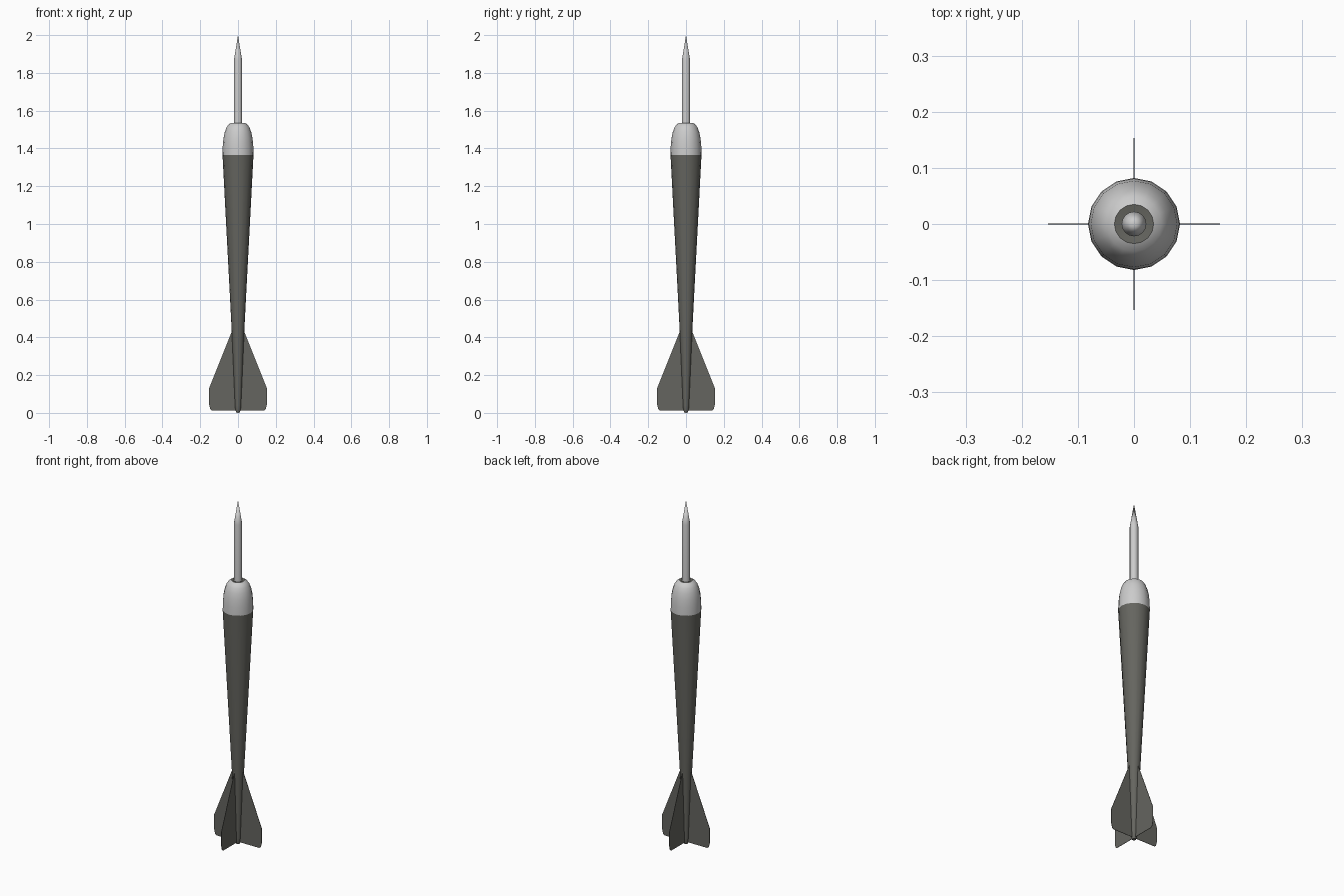
import bpy, bmesh
from math import radians, cos, sin, pi

if "Cube" in bpy.data.objects:
    bpy.data.objects.remove(bpy.data.objects["Cube"])

dark = bpy.data.materials.new("dark_olive")
dark.diffuse_color = (0.13, 0.13, 0.115, 1)
dark.use_nodes = True
dark.node_tree.nodes["Principled BSDF"].inputs["Base Color"].default_value = dark.diffuse_color


def finish(name, bm, mat=None, smooth=True):
    bmesh.ops.recalc_face_normals(bm, faces=bm.faces)
    me = bpy.data.meshes.new(name)
    bm.to_mesh(me)
    bm.free()
    ob = bpy.data.objects.new(name, me)
    bpy.context.collection.objects.link(ob)
    if mat:
        me.materials.append(mat)
    if smooth:
        bpy.ops.object.select_all(action='DESELECT')
        ob.select_set(True)
        bpy.context.view_layer.objects.active = ob
        bpy.ops.object.shade_smooth_by_angle(angle=radians(35))
    return ob


def lathe(name, profile, sides=16, mat=None, cap_start=False, cap_end=False):
    """Revolve (radius, z) points around z; a zero radius makes a point."""
    bm = bmesh.new()
    rings = []
    for r, z in profile:
        n = sides if r > 0 else 1
        rings.append([bm.verts.new((r * cos(2 * pi * i / sides), r * sin(2 * pi * i / sides), z))
                      for i in range(n)])
    for a, b in zip(rings, rings[1:]):
        for i in range(sides):
            j = (i + 1) % sides
            quad = [a[i % len(a)], a[j % len(a)], b[j % len(b)], b[i % len(b)]]
            bm.faces.new(list(dict.fromkeys(quad)))
    if cap_start:
        bm.faces.new(rings[0])
    if cap_end:
        bm.faces.new(rings[-1])
    return finish(name, bm, mat)


# Tapered body with a small rounded tail
lathe("body", [(0, 0), (0.010, 0.003), (0.014, 0.015), (0.016, 0.04),
               (0.033, 0.43), (0.082, 1.365)], mat=dark)

# Rounded nose and the dark collar around the needle
lathe("nose", [(0.082, 1.365), (0.081, 1.41), (0.077, 1.453), (0.070, 1.487),
               (0.060, 1.513), (0.049, 1.528), (0.035, 1.536)])
lathe("collar", [(0.035, 1.536), (0.021, 1.534)], mat=dark)

# Needle shaft with a pointed tip
lathe("needle", [(0.022, 1.50), (0.022, 1.865), (0.0, 2.0)], cap_start=True)

# Four thin tail fins
fin_outline = [(0.0, 0.013), (0.138, 0.013), (0.147, 0.02), (0.153, 0.045),
               (0.153, 0.13), (0.033, 0.43), (0.0, 0.43)]
for k in range(4):
    bm = bmesh.new()
    bm.faces.new([bm.verts.new((x, 0, z)) for x, z in fin_outline])
    fin = finish(f"fin_{k + 1}", bm, dark, smooth=False)
    fin.rotation_euler.z = k * pi / 2
    sol = fin.modifiers.new("thickness", 'SOLIDIFY')
    sol.thickness = 0.002
    sol.offset = 0
